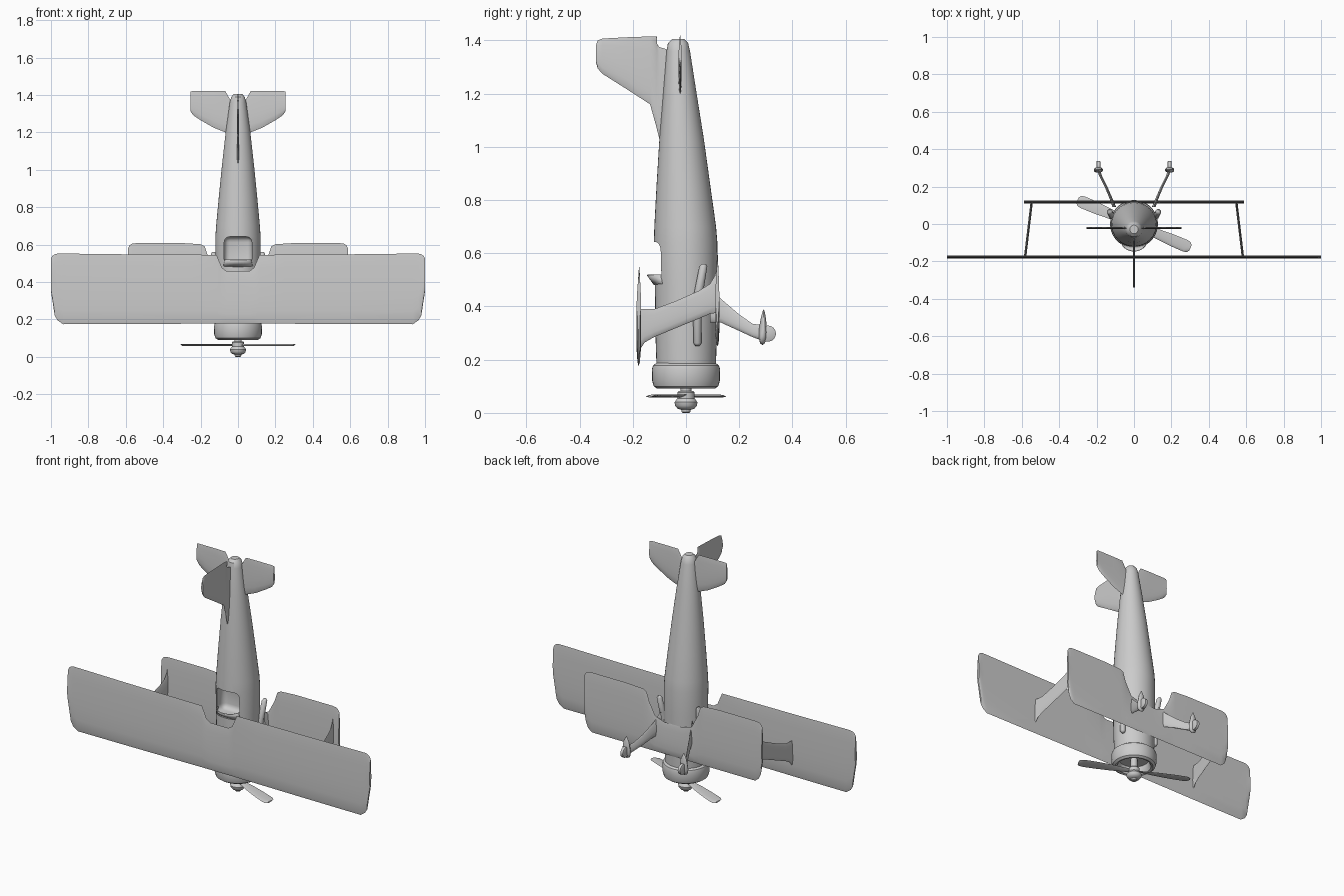
import bpy, bmesh, math
from mathutils import Vector as V

cube = bpy.data.objects.get("Cube")
if cube:
    bpy.data.objects.remove(cube, do_unlink=True)

X, Y, Z = V((1, 0, 0)), V((0, 1, 0)), V((0, 0, 1))


def finish(name, bm, angle=35):
    """Turn a bmesh into a smooth object with sharp edges kept."""
    bmesh.ops.recalc_face_normals(bm, faces=bm.faces)
    me = bpy.data.meshes.new(name)
    bm.to_mesh(me)
    bm.free()
    me.shade_smooth()
    me.set_sharp_from_angle(angle=math.radians(angle))
    ob = bpy.data.objects.new(name, me)
    bpy.context.collection.objects.link(ob)
    return ob


def loft(name, rings, angle=35):
    """Skin a list of closed rings and cap both ends."""
    bm = bmesh.new()
    rows = [[bm.verts.new(p) for p in ring] for ring in rings]
    n = len(rows[0])
    for a, b in zip(rows, rows[1:]):
        for i in range(n):
            j = (i + 1) % n
            bm.faces.new((a[i], a[j], b[j], b[i]))
    bm.faces.new(rows[0])
    bm.faces.new(rows[-1])
    return finish(name, bm, angle)


def foil(lead, trail, normal, thick, n=14):
    """Teardrop section between a leading and a trailing point."""
    lead, trail = V(lead), V(trail)
    ring = []
    for i in range(n):
        t = 2 * math.pi * i / n
        c = (1 - math.cos(t)) / 2
        ring.append(lead.lerp(trail, c) + normal * thick * math.sin(t) * (1.1 - 0.7 * c))
    return ring


def oval(z, rx, y0, y1, n=40):
    """Horizontal oval ring spanning y0..y1."""
    mid, ry = (y0 + y1) / 2, (y1 - y0) / 2
    return [V((rx * math.cos(2 * math.pi * i / n),
               mid + ry * math.sin(2 * math.pi * i / n), z)) for i in range(n)]


def lathe(name, profile, angle=35):
    """Revolve (radius, z) points around the vertical axis."""
    return loft(name, [oval(z, r, -r, r) for r, z in profile], angle)


# Fuselage with the cockpit cut into its front face
fuselage = loft("fuselage", [oval(*s) for s in (
    (0.15, 0.112, -0.11, 0.112), (0.3, 0.118, -0.115, 0.116),
    (0.5, 0.121, -0.117, 0.118), (0.64, 0.121, -0.121, 0.118),
    (0.7, 0.117, -0.119, 0.113), (0.85, 0.103, -0.111, 0.092),
    (1.03, 0.085, -0.1, 0.067), (1.2, 0.066, -0.086, 0.04),
    (1.36, 0.044, -0.073, 0.015), (1.39, 0.036, -0.068, 0.008),
    (1.405, 0.022, -0.052, -0.006))])

bm = bmesh.new()
bmesh.ops.create_cube(bm, size=1)
bmesh.ops.scale(bm, vec=(0.148, 0.18, 0.15), verts=bm.verts)
bmesh.ops.translate(bm, vec=(0, -0.12, 0.567), verts=bm.verts)
bmesh.ops.bevel(bm, geom=list(bm.edges), offset=0.03, segments=4,
                profile=0.5, affect='EDGES')
cutter = finish("cockpit_cutter", bm)
cutter.hide_render = True
cutter.display_type = 'WIRE'
cut = fuselage.modifiers.new("cockpit", 'BOOLEAN')
cut.operation, cut.solver, cut.object = 'DIFFERENCE', 'EXACT', cutter
bpy.context.view_layer.update()
graph = bpy.context.evaluated_depsgraph_get()
carved = bpy.data.meshes.new_from_object(fuselage.evaluated_get(graph))
fuselage.modifiers.clear()
fuselage.data = carved
carved.set_sharp_from_angle(angle=math.radians(35))
bpy.data.objects.remove(cutter, do_unlink=True)

# Curved windscreen ahead of the cockpit
bm = bmesh.new()
strip = []
for i in range(13):
    t = math.pi * i / 12
    c, s = math.cos(t), math.sin(t)
    strip.append((bm.verts.new((0.075 * c, -0.085 - 0.032 * s, 0.484)),
                  bm.verts.new((0.066 * c, -0.088 - 0.055 * s, 0.52))))
for a, b in zip(strip, strip[1:]):
    bm.faces.new((a[0], b[0], b[1], a[1]))
screen = finish("windscreen", bm)
shell = screen.modifiers.new("thickness", 'SOLIDIFY')
shell.thickness = 0.005

# Engine cowl, shaft and propeller hub
lathe("cowl", [(0.112, 0.187), (0.124, 0.178), (0.128, 0.165), (0.127, 0.12),
               (0.121, 0.1), (0.108, 0.091), (0.096, 0.095), (0.088, 0.11),
               (0.085, 0.14), (0.02, 0.14)])
lathe("propeller_shaft", [(0.02, 0.07), (0.02, 0.15)])
lathe("propeller_hub", [(0.012, 0), (0.017, 0.004), (0.018, 0.012), (0.032, 0.016),
                        (0.041, 0.027), (0.043, 0.04), (0.036, 0.05), (0.032, 0.055),
                        (0.032, 0.077), (0.026, 0.083)])

# Two propeller blades
for name, turn in (("propeller_blade_a", 0), ("propeller_blade_b", math.pi)):
    a = math.radians(-23) + turn
    out, side = V((math.cos(a), math.sin(a), 0)), V((-math.sin(a), math.cos(a), 0))
    rings = []
    for r, w in ((0.01, 0.014), (0.06, 0.016), (0.13, 0.026), (0.22, 0.032),
                 (0.3, 0.033), (0.32, 0.027), (0.328, 0.014)):
        mid = out * r + Z * 0.065
        half = side * w + Z * 0.004
        rings.append(foil(mid - half, mid + half, Z, 0.005))
    loft(name, rings)

# Upper wing with a rear cutout by the cockpit
half = [(0.06, 0.178, 0.458), (0.085, 0.178, 0.475), (0.1, 0.178, 0.51),
        (0.115, 0.178, 0.545), (0.25, 0.177, 0.546), (0.6, 0.175, 0.548),
        (0.935, 0.174, 0.552), (0.965, 0.195, 0.552), (0.98, 0.22, 0.548),
        (0.992, 0.3, 0.54), (1.0, 0.35, 0.525)]
span = [(-x, a, b) for x, a, b in reversed(half)] + half
loft("upper_wing", [foil((x, -0.178, a), (x, -0.176, b), Y, 0.01) for x, a, b in span])

# Lower wing, running under the fuselage
half = [(0.06, 0.25, 0.44), (0.12, 0.25, 0.46), (0.16, 0.25, 0.535),
        (0.178, 0.25, 0.59), (0.2, 0.25, 0.602), (0.3, 0.25, 0.608),
        (0.54, 0.25, 0.608), (0.565, 0.27, 0.605), (0.578, 0.3, 0.598),
        (0.588, 0.36, 0.58)]
span = [(-x, a, b) for x, a, b in reversed(half)] + half
loft("lower_wing", [foil((x, 0.118, a), (x, 0.118, b), Y, 0.009) for x, a, b in span])

# Short pylon holding the upper wing
loft("wing_pylon", [foil((0, y, 0.3), (0, y, 0.38), X, 0.006) for y in (-0.175, -0.1)])

# Tail fin
loft("tail_fin", [foil((0, y, a), (0, y, b), X, 0.008) for y, a, b in (
    (-0.05, 1.0, 1.36), (-0.1, 1.03, 1.375), (-0.108, 1.06, 1.385),
    (-0.11, 1.07, 1.415), (-0.135, 1.16, 1.415), (-0.22, 1.215, 1.412),
    (-0.315, 1.275, 1.407), (-0.332, 1.295, 1.4), (-0.339, 1.32, 1.38))])

# Parts that come in left and right pairs
for side, s in (("left", 1), ("right", -1)):
    loft(side + "_stabilizer", [
        foil((s * x, -0.022, a), (s * x, -0.022, b), Y, 0.007) for x, a, b in (
            (0.01, 1.19, 1.36), (0.042, 1.195, 1.375), (0.068, 1.2, 1.42),
            (0.13, 1.225, 1.421), (0.2, 1.265, 1.421), (0.24, 1.292, 1.421),
            (0.255, 1.315, 1.418))])

    loft(side + "_wing_strut", [
        foil((s * (0.561 - 0.12 * y), y, a), (s * (0.561 - 0.12 * y), y, b), X, 0.008)
        for y, a, b in ((-0.175, 0.235, 0.392), (-0.155, 0.265, 0.39),
                        (-0.12, 0.285, 0.39), (-0.04, 0.318, 0.42),
                        (0.05, 0.355, 0.46), (0.09, 0.372, 0.485),
                        (0.108, 0.375, 0.515), (0.118, 0.375, 0.55))])

    loft(side + "_gear_leg", [
        foil((s * x, y, a), (s * x, y, b), X, t) for x, y, a, b, t in (
            (0.105, 0.09, 0.34, 0.48, 0.012), (0.12, 0.13, 0.34, 0.43, 0.01),
            (0.15, 0.2, 0.308, 0.37, 0.009), (0.175, 0.25, 0.285, 0.335, 0.009),
            (0.19, 0.285, 0.272, 0.33, 0.011))])

    # Teardrop wheel fairing
    loft(side + "_wheel_fairing", [
        foil((s * 0.19 + w, 0.287, a), (s * 0.19 + w, 0.292, b), Y, t)
        for w, a, b, t in ((-0.024, 0.285, 0.32, 0.006), (-0.018, 0.264, 0.355, 0.014),
                           (0, 0.255, 0.39, 0.019), (0.018, 0.264, 0.355, 0.014),
                           (0.024, 0.285, 0.32, 0.006))], 50)

    # Wheel
    loft(side + "_wheel", [
        [V((s * 0.19 + w, 0.308 + r * math.cos(math.pi * i / 12),
            0.298 + r * math.sin(math.pi * i / 12))) for i in range(24)]
        for w, r in ((-0.011, 0.024), (-0.008, 0.03), (0.008, 0.03), (0.011, 0.024))])

    # Exhaust pipe with rounded ends
    path = [(0.118, 0.043, 0.252, 0.008), (0.118, 0.043, 0.262, 0.015),
            (0.118, 0.043, 0.43, 0.017), (0.121, 0.049, 0.46, 0.017),
            (0.13, 0.065, 0.55, 0.015), (0.131, 0.067, 0.56, 0.008)]
    loft(side + "_exhaust", [
        [V((s * x + r * math.cos(math.pi * i / 8), y + r * math.sin(math.pi * i / 8), z))
         for i in range(16)] for x, y, z, r in path], 60)
